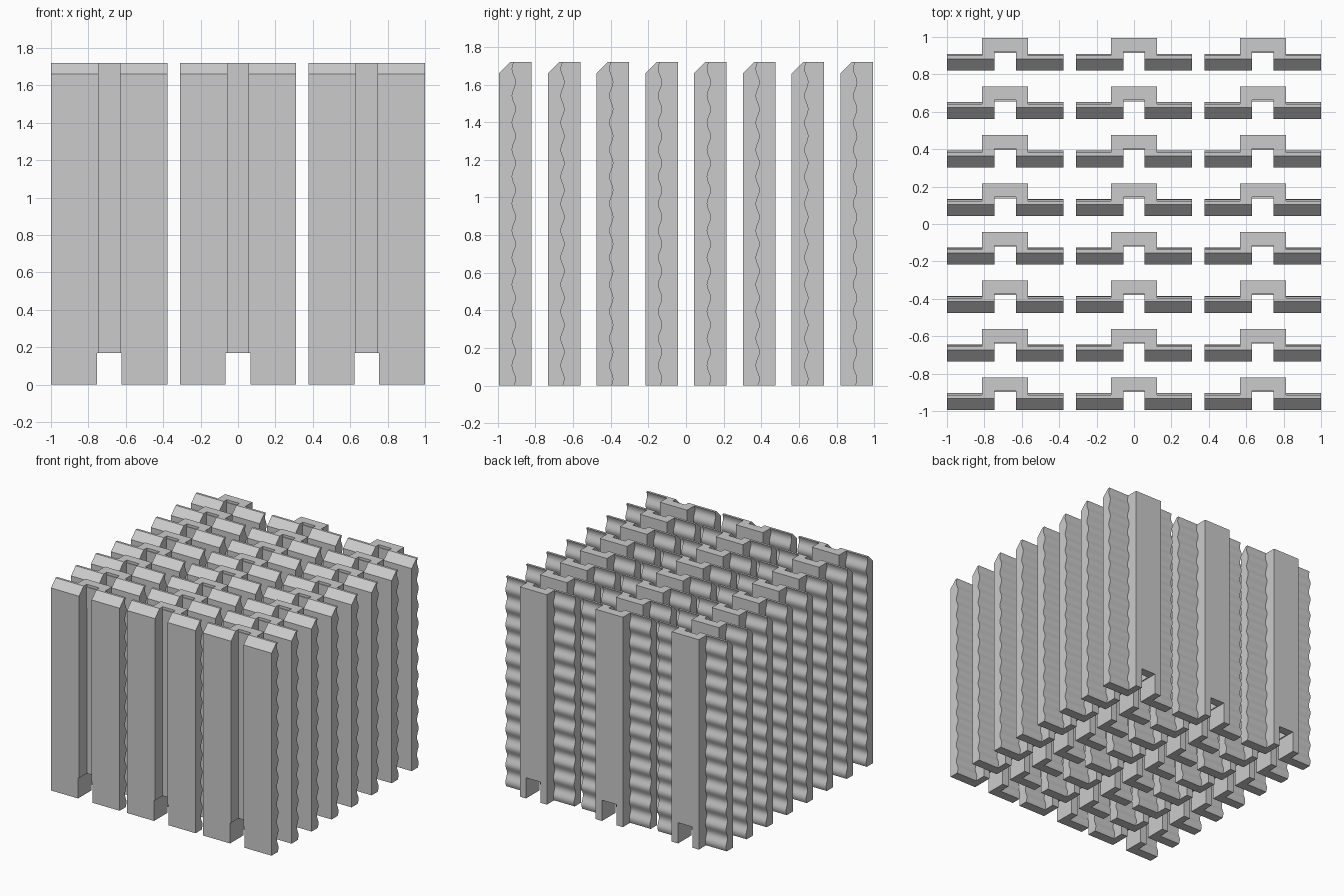
import bpy, bmesh, math
from mathutils import Vector

cube = bpy.data.objects.get("Cube")
if cube:
    bpy.data.objects.remove(cube)

COLS, ROWS = 3, 8
PITCH_X, PITCH_Y = 0.689, 0.2592
HALF_W, DEPTH, HEIGHT = 0.311, 0.172, 1.72
CHAMFER = 0.06
GROOVE, RIB = 0.057, 0.123      # half widths of the channel, inside and outside
NOTCH_W, NOTCH_H = 0.066, 0.17  # half width and height of the foot notch
RIDGES, STEPS = 12, 8

grey = bpy.data.materials.new("plain grey")
grey.use_nodes = True
colour = (0.6, 0.6, 0.6, 1)
grey.diffuse_color = colour
grey.node_tree.nodes["Principled BSDF"].inputs["Base Color"].default_value = colour


def prism(bm, points, offset):
    """Extrude a closed outline along an offset."""
    face = bm.faces.new([bm.verts.new(p) for p in points])
    out = bmesh.ops.extrude_face_region(bm, geom=[face], use_keep_orig=True)
    moved = [v for v in out["geom"] if isinstance(v, bmesh.types.BMVert)]
    bmesh.ops.translate(bm, verts=moved, vec=Vector(offset))


def box(bm, x0, x1, y0, y1, z0, z1):
    prism(bm, [(x0, y0, z0), (x1, y0, z0), (x1, y1, z0), (x0, y1, z0)], (0, 0, z1 - z0))


def finish(bm, name):
    bmesh.ops.recalc_face_normals(bm, faces=bm.faces)
    mesh = bpy.data.meshes.new(name)
    bm.to_mesh(mesh)
    bm.free()
    mesh.materials.append(grey)
    return mesh


# Wings: chamfered front top edge, rippled back
bm = bmesh.new()
count = RIDGES * STEPS
ripple = []
for i in range(count + 1):
    wave = math.sin(math.tau * i / STEPS)
    ripple.append((0.079 + 0.01 * wave, HEIGHT * i / count))
outline = [(CHAMFER, HEIGHT), (0, HEIGHT - CHAMFER), (0, 0)] + ripple
for side in (-1, 1):
    prism(bm, [(side * NOTCH_W, y, z) for y, z in outline],
          (side * (HALF_W - NOTCH_W), 0, 0))
    # Narrow inner lip, which stops above the foot notch
    lip = [(CHAMFER, HEIGHT), (0, HEIGHT - CHAMFER), (0, NOTCH_H),
           (0.08, NOTCH_H), (0.08, HEIGHT)]
    prism(bm, [(side * GROOVE, y, z) for y, z in lip], (side * (NOTCH_W - GROOVE), 0, 0))
wings = finish(bm, "ribbed_wings")

# Channel: U-shaped rib standing on two feet
bm = bmesh.new()
start, inner = 0.062, 0.1
u_shape = [(-RIB, start), (-GROOVE, start), (-GROOVE, inner), (GROOVE, inner),
           (GROOVE, start), (RIB, start), (RIB, DEPTH), (-RIB, DEPTH)]
prism(bm, [(x, y, NOTCH_H) for x, y in u_shape], (0, 0, HEIGHT - NOTCH_H))
for side in (-1, 1):
    box(bm, side * NOTCH_W, side * RIB, start, DEPTH, 0, NOTCH_H)
# Shallow key at the head of the channel
box(bm, -GROOVE, GROOVE, inner - 0.006, inner + 0.01, 1.53, 1.70)
channel = finish(bm, "channel")

# Grid of identical panels
first_y = -(PITCH_Y * (ROWS - 1) + DEPTH) / 2
made = []
for row in range(ROWS):
    for col in range(COLS):
        for mesh in (wings, channel):
            part = bpy.data.objects.new(f"{mesh.name}_{row + 1}_{col + 1}", mesh)
            part.location = ((col - (COLS - 1) / 2) * PITCH_X, first_y + row * PITCH_Y, 0)
            bpy.context.collection.objects.link(part)
            made.append(part)

bpy.ops.object.select_all(action="DESELECT")
for part in made[:2]:
    part.select_set(True)
bpy.context.view_layer.objects.active = made[0]
bpy.ops.object.shade_smooth_by_angle(angle=math.radians(30))
